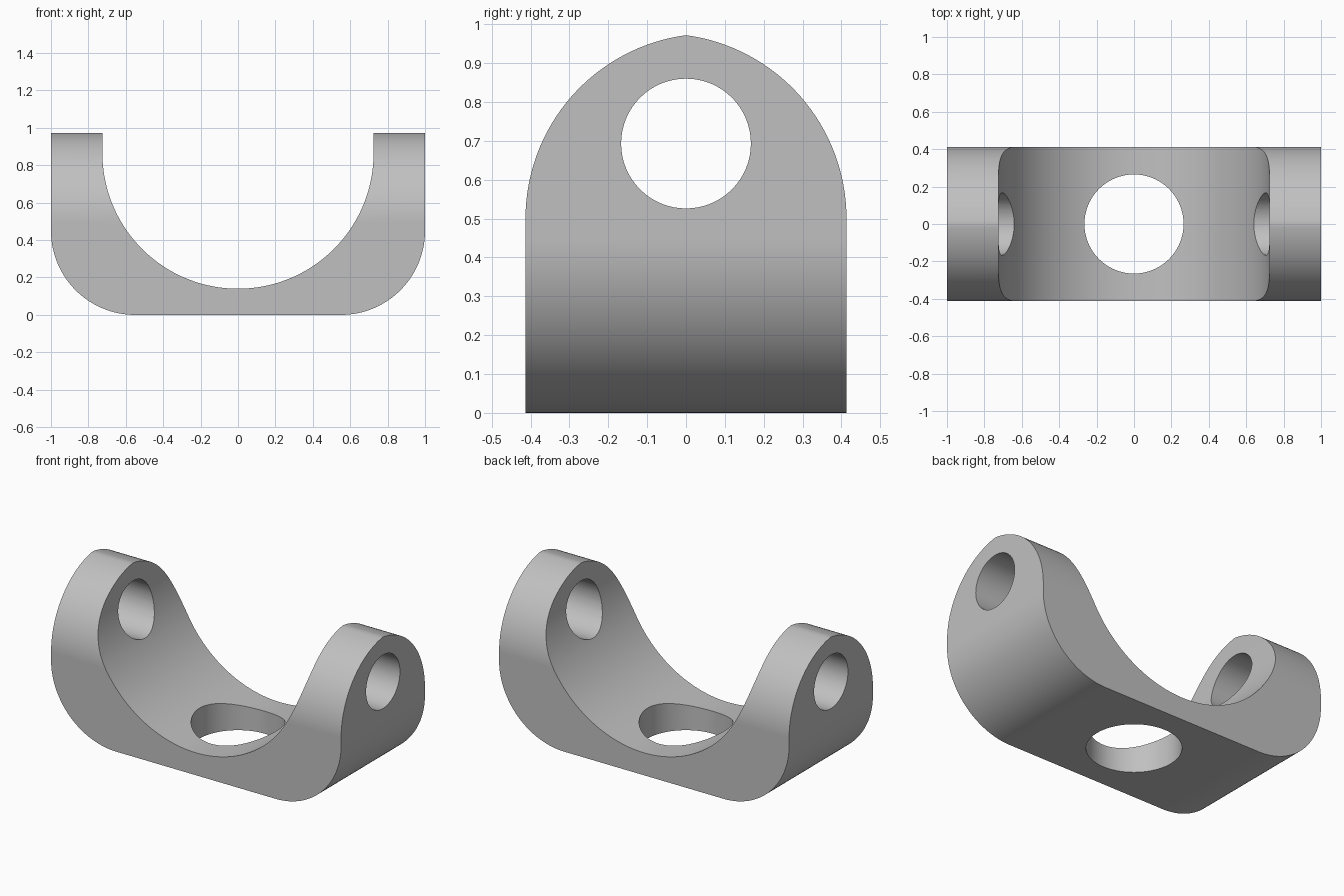
import bpy, bmesh
from math import cos, sin, pi, acos
from mathutils import Vector

default = bpy.data.objects.get("Cube")
if default:
    bpy.data.objects.remove(default, do_unlink=True)

HEIGHT, HALF_DEPTH = 0.972, 0.413

grey = bpy.data.materials.new("Plain grey")
grey.use_nodes = True
colour = (0.53, 0.53, 0.53, 1)
grey.diffuse_color = colour
grey.node_tree.nodes["Principled BSDF"].inputs["Base Color"].default_value = colour


def arc(cx, cz, r, start, end, steps):
    """Points along a circular arc."""
    return [(cx + r * cos(start + (end - start) * i / steps),
             cz + r * sin(start + (end - start) * i / steps)) for i in range(steps + 1)]


def extrude(name, points, axis, half):
    """Closed solid from a profile (horizontal, z) swept along x or y."""
    place = {"x": lambda u, z, d: (d, u, z), "y": lambda u, z, d: (u, d, z)}[axis]
    bm = bmesh.new()
    face = bm.faces.new([bm.verts.new(place(u, z, -half)) for u, z in points])
    sweep = bmesh.ops.extrude_face_region(bm, geom=[face])
    moved = [v for v in sweep["geom"] if isinstance(v, bmesh.types.BMVert)]
    bmesh.ops.translate(bm, verts=moved, vec=Vector(place(0, 0, 2 * half)))
    bmesh.ops.recalc_face_normals(bm, faces=bm.faces)
    mesh = bpy.data.meshes.new(name)
    bm.to_mesh(mesh)
    bm.free()
    obj = bpy.data.objects.new(name, mesh)
    bpy.context.collection.objects.link(obj)
    mesh.materials.append(grey)
    return obj


def combine(target, tool, operation):
    """Apply a boolean and discard the tool."""
    tool.hide_render = True
    mod = target.modifiers.new("shape", "BOOLEAN")
    mod.operation, mod.object, mod.solver = operation, tool, "EXACT"
    bpy.context.view_layer.objects.active = target
    bpy.ops.object.modifier_apply(modifier=mod.name)
    bpy.data.objects.remove(tool, do_unlink=True)


# U-shaped body: rounded lower corners outside, round cradle inside
FILLET, CRADLE = 0.45, 0.725
cradle_z = 0.14 + CRADLE
outside = arc(FILLET - 1, FILLET, FILLET, pi, 1.5 * pi, 32)
outside += arc(1 - FILLET, FILLET, FILLET, 1.5 * pi, 2 * pi, 32)
inside = arc(0, cradle_z, CRADLE, 0, -pi, 96)
profile = ([(-1, HEIGHT)] + outside + [(1, HEIGHT), (CRADLE, HEIGHT)]
           + inside + [(-CRADLE, HEIGHT)])
bracket = extrude("yoke_bracket", profile, "y", HALF_DEPTH)

# Pointed arch that shapes the two ears
SPRING, ARCH = 0.5, 0.476
offset = ARCH - HALF_DEPTH
right = arc(-offset, SPRING, ARCH, 0, acos(offset / ARCH), 32)
left = [(-u, z) for u, z in reversed(right[:-1])]
arch = extrude("arch_helper", [(-HALF_DEPTH, -0.2), (HALF_DEPTH, -0.2)] + right + left, "x", 1.2)
combine(bracket, arch, "INTERSECT")

# Pin hole through both ears
pin = extrude("pin_hole_helper", arc(0, 0.693, 0.167, 0, 2 * pi, 64)[:-1], "x", 1.3)
combine(bracket, pin, "DIFFERENCE")

# Mounting hole through the base
bpy.ops.mesh.primitive_cylinder_add(vertices=72, radius=0.265, depth=1, location=(0, 0, 0.2))
combine(bracket, bpy.context.object, "DIFFERENCE")

# Smooth curved walls, crisp edges
bpy.ops.object.select_all(action="DESELECT")
bracket.select_set(True)
bpy.context.view_layer.objects.active = bracket
bpy.ops.object.shade_smooth_by_angle(angle=pi / 6)
weighted = bracket.modifiers.new("even shading", "WEIGHTED_NORMAL")
weighted.keep_sharp = True
